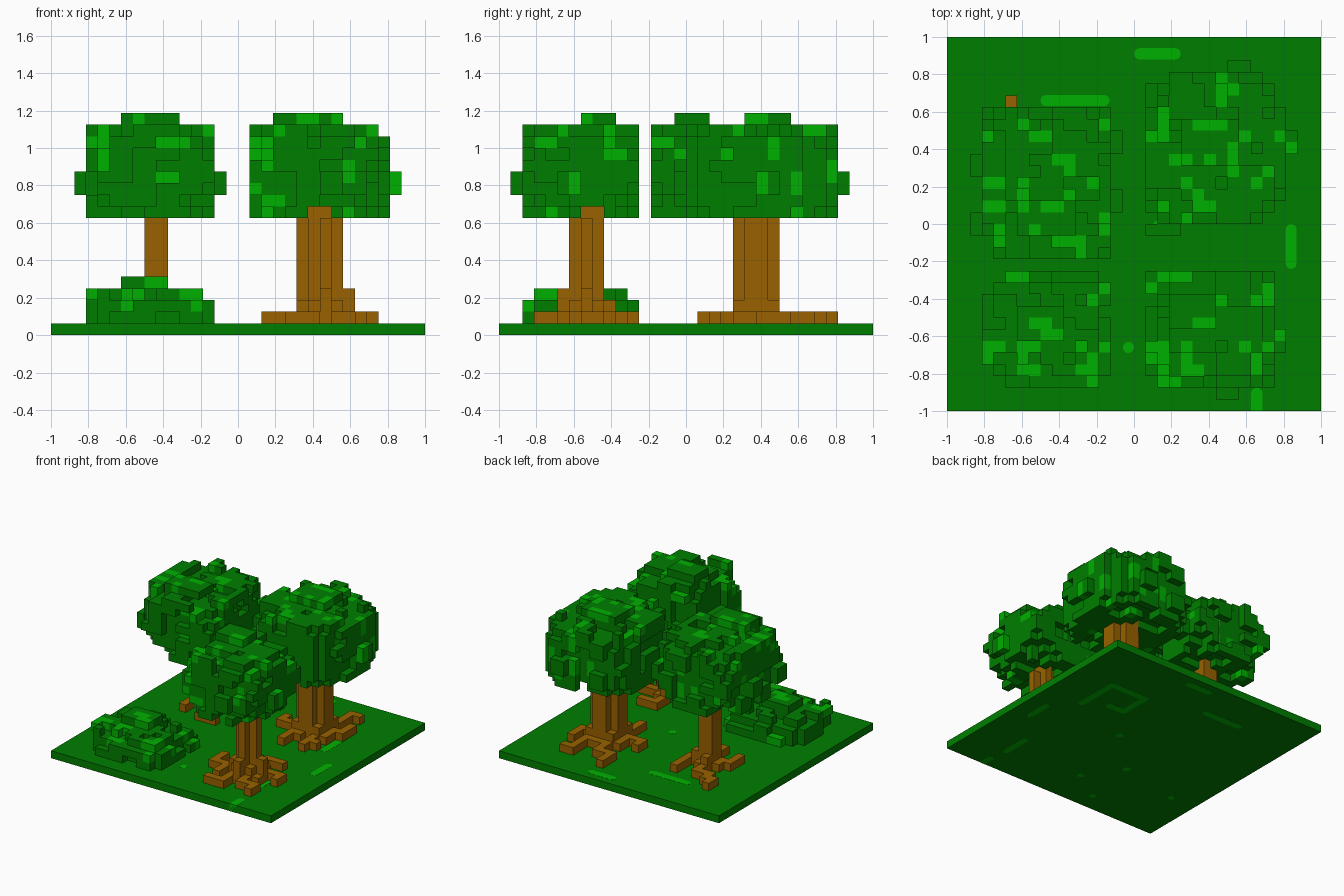
import bpy, bmesh, math, random

if "Cube" in bpy.data.objects:
    bpy.data.objects.remove(bpy.data.objects["Cube"], do_unlink=True)

V = 1 / 16  # voxel size


def material(name, rgb):
    m = bpy.data.materials.new(name)
    m.use_nodes = True
    m.diffuse_color = (*rgb, 1)
    bsdf = next(n for n in m.node_tree.nodes if n.type == 'BSDF_PRINCIPLED')
    bsdf.inputs["Base Color"].default_value = (*rgb, 1)
    bsdf.inputs["Roughness"].default_value = 0.9
    return m


DARK = material("leaf_green", (0.0, 0.21, 0.0))
LIGHT = material("light_green", (0.0, 0.435, 0.0))
BROWN = material("bark_brown", (0.315, 0.122, 0.0))


def finish(name, bm, mats):
    bmesh.ops.recalc_face_normals(bm, faces=bm.faces)
    mesh = bpy.data.meshes.new(name)
    bm.to_mesh(mesh)
    bm.free()
    for m in mats:
        mesh.materials.append(m)
    bpy.context.collection.objects.link(bpy.data.objects.new(name, mesh))


def voxels(name, cells, mats, light=()):
    """Mesh the outer faces of a set of grid cells; light cells use slot 1."""
    faces, verts, slots = [], {}, []
    for c in sorted(cells):
        for axis in range(3):
            for side in (0, 1):
                n = list(c)
                n[axis] += 2 * side - 1
                if tuple(n) in cells:
                    continue
                u, w = (axis + 1) % 3, (axis + 2) % 3
                quad = []
                for du, dw in ((0, 0), (1, 0), (1, 1), (0, 1)):
                    p = list(c)
                    p[axis] += side
                    p[u] += du
                    p[w] += dw
                    quad.append(verts.setdefault(tuple(p), len(verts)))
                faces.append(quad if side else quad[::-1])
                slots.append(1 if c in light else 0)
    mesh = bpy.data.meshes.new(name)
    mesh.from_pydata([(x * V - 1, y * V - 1, z * V) for x, y, z in verts], [], faces)
    for m in mats:
        mesh.materials.append(m)
    for poly, s in zip(mesh.polygons, slots):
        poly.material_index = s
    bpy.context.collection.objects.link(bpy.data.objects.new(name, mesh))


def block(i0, i1, j0, j1, k0, k1):
    return {(i, j, k) for i in range(i0, i1 + 1)
            for j in range(j0, j1 + 1) for k in range(k0, k1 + 1)}


def outermost(cells, axis, sign, rects):
    """Outermost cells along an axis inside rectangles of the other two axes."""
    found = {}
    for c in cells:
        uv = c[:axis] + c[axis + 1:]
        if any(r[0] <= uv[0] <= r[1] and r[2] <= uv[1] <= r[3] for r in rects):
            if uv not in found or sign * c[axis] > sign * found[uv][axis]:
                found[uv] = c
    return set(found.values())


def leaves(name, origin, size, bumps, seed, top, front=(), side=(),
           cut=3, dome=False, carve=()):
    """Box of leaves with cut corners, ragged skin and protruding tufts."""
    rng = random.Random(seed)
    (i0, j0, k0), (nx, ny, nz) = origin, size
    noise = {}
    cells, tufts = set(), set()
    for x, y, z in sorted(block(0, nx - 1, 0, ny - 1, 0, nz - 1)):
        a, b = min(x, nx - 1 - x), min(y, ny - 1 - y)
        d = nz - 1 - z if dome else min(z, nz - 1 - z)
        patch = ((x + y // 2) // 2, (y + z // 2) // 2, (z + x // 2) // 2)
        r = noise.setdefault(patch, rng.random())
        if a + b + d < cut + (r > 0.5):
            continue
        if min(a, b, d) == 0 and r > 0.62 and a + b + d > 2:
            continue
        cells.add((i0 + x, j0 + y, k0 + z))
    for b in carve:
        cells -= block(*b)
    for b in bumps:
        tufts |= block(*b)
    cells |= tufts
    # Light leaves: chosen patches, then short random runs over the hidden sides
    light = outermost(cells, 2, 1, top) | outermost(cells, 1, -1, front)
    light |= outermost(cells, 0, 1, side)
    skin = [c for c in sorted(cells - tufts) if (c[0], c[1], c[2] + 1) in cells and (
        (c[0] - 1, c[1], c[2]) not in cells or (c[0], c[1] + 1, c[2]) not in cells)]
    for c in rng.sample(skin, len(skin) // 14):
        step = rng.choice(((1, 0, 0), (0, 1, 0), (0, 0, 1), (0, 0, 1)))
        light |= {tuple(c[n] + s * step[n] for n in range(3)) for s in (0, 1)} - tufts
    voxels(name, cells, [DARK, LIGHT], light)


def trunk(name, core, roots, flares=(), trim=False):
    """Upright trunk blocks, one-cell roots and raised flares at the foot."""
    cells = set()
    for b in core:
        cells |= block(*b)
    if trim:
        i0, i1, j0, j1 = core[0][:4]
        cells = {c for c in cells if not (c[0] in (i0, i1) and c[1] in (j0, j1) and c[2] > 2)}
    for r in roots:
        cells |= block(*r, 1, 1)
    for f in flares:
        cells |= block(*f[:4], 1, f[4])
    voxels(name, cells, [BROWN])


# Ground slab
bm = bmesh.new()
bmesh.ops.create_cube(bm, size=1)
for v in bm.verts:
    v.co = (v.co.x * 2, v.co.y * 2, V / 2 + v.co.z * (V - 0.002))
finish("ground", bm, [DARK])

# Light grass streaks running through the slab
STREAKS = [((0.03, 0.91), (0.22, 0.91)), ((-0.47, 0.66), (-0.16, 0.66)),
           ((0.84, -0.21), (0.84, -0.03)), ((-0.03, -0.66), (-0.03, -0.66)),
           ((0.63, -0.74), (0.63, -0.53)), ((0.13, -0.01), (0.13, -0.01)),
           ((-0.24, -0.37), (-0.24, -0.37)), ((-0.3, -0.84), (-0.3, -0.84)),
           ((-0.77, -0.48), (-0.77, -0.48)), ((0.66, 0.18), (0.66, 0.53)),
           ((0.66, 0.53), (0.34, 0.53)), ((0.34, 0.53), (0.34, 0.28)),
           ((0.34, 0.28), (0.47, 0.28)), ((0.656, -0.97), (0.656, -0.905))]
for n, (p, q) in enumerate(STREAKS):
    bm = bmesh.new()
    ang = math.atan2(q[1] - p[1], q[0] - p[0])
    ring = []
    for centre, start in ((q, ang - math.pi / 2), (p, ang + math.pi / 2)):
        for s in range(7):
            t = start + math.pi * s / 6
            ring.append((centre[0] + 0.03 * math.cos(t), centre[1] + 0.03 * math.sin(t)))
    face = bm.faces.new([bm.verts.new((x, y, 0)) for x, y in ring])
    ext = bmesh.ops.extrude_face_region(bm, geom=[face], use_keep_orig=True)
    for v in ext["geom"]:
        if isinstance(v, bmesh.types.BMVert):
            v.co.z = V
    bmesh.ops.remove_doubles(bm, verts=bm.verts, dist=1e-5)
    finish(f"grass_streak_{n + 1}", bm, [LIGHT])

# Light patch on the front rim of the slab
bm = bmesh.new()
bmesh.ops.create_cube(bm, size=1)
for v in bm.verts:
    v.co = (0.656 + v.co.x * V, -0.98 + v.co.y * 0.04, V / 2 + v.co.z * V)
finish("grass_streak_rim", bm, [LIGHT])

# Bush
leaves("bush", (3, 2, 1), (11, 10, 3),
       [(6, 9, 6, 8, 4, 4), (11, 12, 2, 3, 1, 1), (13, 13, 3, 5, 1, 2), (11, 12, 9, 11, 1, 1),
        (13, 13, 9, 10, 1, 1), (3, 3, 7, 9, 1, 2), (3, 3, 5, 6, 3, 3)], 4,
       [(4, 6, 11, 11), (3, 3, 10, 10), (13, 13, 10, 10), (12, 12, 9, 9), (7, 8, 7, 7),
        (3, 4, 5, 5), (6, 6, 3, 5), (7, 7, 3, 3), (11, 11, 5, 5), (13, 13, 5, 5), (12, 12, 3, 4)],
       [(3, 3, 3, 3), (6, 7, 3, 3), (8, 9, 4, 4), (11, 11, 3, 3), (12, 12, 2, 2)],
       cut=2, dome=True,
       carve=[(13, 13, 2, 11, 3, 3), (3, 13, 2, 2, 3, 3), (3, 13, 11, 11, 3, 3),
              (3, 4, 2, 2, 1, 3), (3, 3, 3, 3, 1, 3)])

# Front tree
trunk("front_tree_trunk",
      [(22, 24, 6, 8, 1, 9), (22, 23, 7, 7, 10, 10), (23, 23, 8, 8, 10, 10)],
      [(20, 22, 3, 3), (22, 22, 3, 5), (24, 24, 4, 5), (24, 26, 4, 4), (26, 26, 3, 3),
       (25, 27, 8, 8), (27, 27, 7, 8), (23, 23, 9, 11), (24, 25, 11, 11), (25, 25, 6, 6),
       (18, 21, 7, 7), (18, 18, 7, 9), (20, 20, 5, 6), (24, 24, 9, 9)],
      [(25, 25, 7, 7, 3), (23, 23, 5, 5, 3), (21, 21, 7, 8, 2), (23, 23, 9, 9, 2)], trim=True)
leaves("front_tree_leaves", (17, 2, 10), (11, 10, 8),
       [(19, 22, 7, 9, 18, 18), (23, 24, 1, 1, 12, 13), (28, 28, 5, 6, 12, 13),
        (19, 21, 2, 2, 16, 17), (24, 26, 6, 6, 10, 10), (24, 25, 5, 5, 10, 10),
        (24, 26, 4, 6, 11, 11)], 11,
       [(18, 20, 11, 11), (17, 17, 10, 10), (27, 27, 10, 10), (26, 26, 9, 9), (21, 22, 7, 7),
        (17, 18, 5, 5), (20, 20, 3, 5), (21, 21, 3, 3), (25, 25, 5, 5), (27, 27, 5, 5),
        (26, 26, 3, 4), (18, 19, 2, 2)],
       [(17, 18, 15, 15), (18, 18, 16, 16), (25, 25, 13, 14), (17, 17, 12, 12), (18, 19, 11, 11),
        (21, 22, 18, 18)],
       [(9, 9, 15, 16), (6, 6, 12, 13), (9, 9, 17, 17)],
       carve=[(22, 23, 1, 8, 10, 10), (22, 28, 7, 8, 10, 10)])

# Back tree, the broadest
trunk("back_tree_trunk", [(21, 24, 20, 23, 1, 10)],
      [(21, 21, 24, 26), (19, 20, 26, 26), (19, 19, 27, 28), (24, 24, 24, 26),
       (24, 25, 27, 27), (25, 26, 22, 22), (26, 26, 23, 24), (24, 24, 17, 19),
       (25, 25, 18, 18), (21, 21, 17, 19), (18, 20, 21, 21), (18, 18, 21, 22),
       (20, 20, 22, 23), (25, 25, 20, 21), (22, 23, 24, 24), (22, 22, 19, 19)], trim=True)
leaves("back_tree_leaves", (17, 16, 10), (12, 13, 8),
       [(20, 24, 21, 24, 18, 18), (24, 25, 29, 29, 12, 13),
        (29, 29, 22, 23, 12, 13), (17, 19, 15, 15, 12, 13)], 23,
       [(23, 23, 26, 28), (24, 24, 27, 27), (23, 23, 24, 24), (18, 18, 23, 25), (17, 17, 23, 23),
        (21, 22, 24, 24), (25, 25, 23, 23), (24, 24, 20, 22), (19, 20, 21, 21), (22, 22, 21, 21),
        (28, 28, 23, 23), (26, 26, 19, 19), (27, 27, 20, 20), (18, 18, 17, 17), (20, 20, 16, 16),
        (21, 21, 17, 18), (20, 20, 19, 19), (22, 22, 17, 17)], [],
       [(23, 23, 15, 16), (19, 19, 15, 15), (22, 22, 12, 13), (25, 25, 12, 13), (27, 27, 17, 17)],
       carve=[(28, 28, 16, 28, 17, 17), (28, 28, 26, 28, 10, 17), (27, 27, 28, 28, 10, 17),
              (28, 28, 16, 17, 10, 17), (27, 27, 16, 16, 10, 17), (26, 27, 26, 28, 17, 17)])

# Side tree, behind the bush
trunk("side_tree_trunk", [(8, 9, 20, 21, 1, 10)],
      [(8, 8, 22, 24), (6, 7, 24, 24), (5, 6, 25, 25), (5, 5, 26, 26), (10, 11, 21, 21),
       (11, 11, 22, 24), (6, 7, 20, 20), (6, 6, 18, 19), (9, 9, 17, 19), (10, 11, 17, 17),
       (7, 7, 21, 21), (9, 9, 22, 22)],
      [(10, 10, 21, 21, 2), (8, 8, 22, 22, 2)])
leaves("side_tree_leaves", (3, 13, 10), (11, 13, 8),
       [(6, 10, 15, 17, 18, 18), (2, 2, 20, 21, 12, 13), (2, 2, 15, 16, 12, 13),
        (14, 14, 22, 23, 12, 13), (14, 14, 17, 18, 12, 13), (8, 11, 13, 15, 10, 10)], 37,
       [(7, 8, 23, 23), (9, 10, 21, 21), (13, 13, 24, 24), (3, 3, 23, 23), (6, 6, 24, 24),
        (10, 10, 20, 20), (3, 4, 19, 19), (6, 6, 17, 19), (12, 12, 19, 19), (8, 9, 17, 17),
        (3, 4, 17, 17), (10, 11, 14, 14), (13, 13, 15, 15), (4, 4, 14, 15), (10, 10, 18, 18)],
       [(4, 4, 14, 16), (9, 11, 16, 16), (9, 10, 13, 13), (13, 13, 17, 17), (3, 3, 16, 16),
        (7, 7, 18, 18)])
